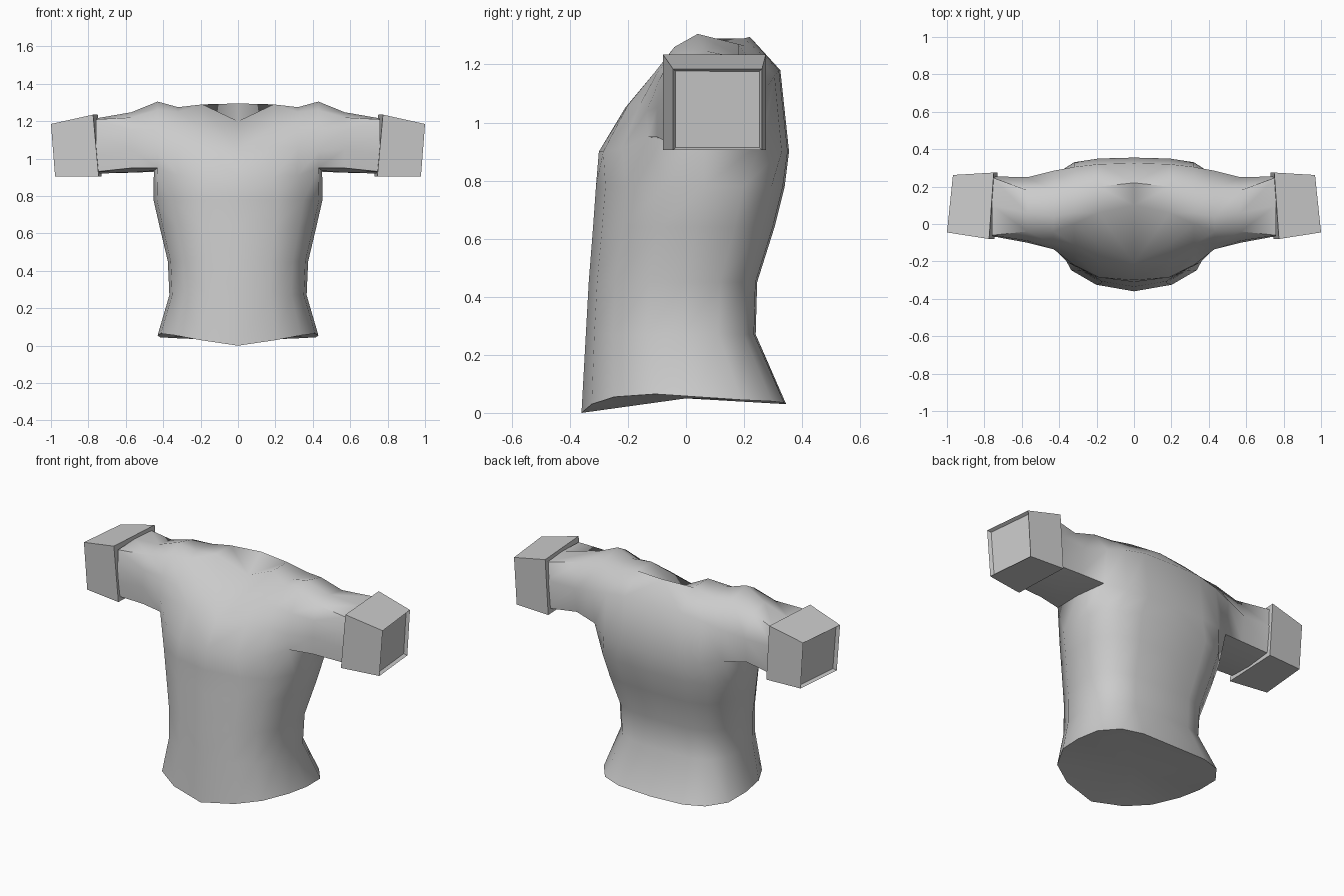
import bpy, bmesh, math
from mathutils import Vector

cube = bpy.data.objects.get("Cube")
if cube:
    bpy.data.objects.remove(cube, do_unlink=True)

grey = bpy.data.materials.new("cloth grey")
grey.use_nodes = True
grey.diffuse_color = (0.6, 0.6, 0.6, 1)
grey.node_tree.nodes["Principled BSDF"].inputs["Base Color"].default_value = (0.6, 0.6, 0.6, 1)


def finish(bm, name, angle):
    """Turn a half model into a mirrored, smooth shaded object."""
    bmesh.ops.recalc_face_normals(bm, faces=bm.faces)
    mesh = bpy.data.meshes.new(name)
    bm.to_mesh(mesh)
    bm.free()
    mesh.materials.append(grey)
    ob = bpy.data.objects.new(name, mesh)
    bpy.context.collection.objects.link(ob)
    mirror = ob.modifiers.new("Mirror", 'MIRROR')
    mirror.use_clip = True
    bpy.ops.object.select_all(action='DESELECT')
    ob.select_set(True)
    bpy.context.view_layer.objects.active = ob
    bpy.ops.object.shade_smooth_by_angle(angle=math.radians(angle))
    return ob


# Shirt: body rings and yoke sections share vertices through this lookup
bm = bmesh.new()
known = {}


def vert(p):
    key = tuple(round(c, 4) for c in p)
    if key not in known:
        known[key] = bm.verts.new(key)
    return known[key]


def face(points):
    vs = list(dict.fromkeys(vert(p) for p in points))
    if len(vs) > 2 and not bm.faces.get(vs):
        bm.faces.new(vs)


def loft(rows, closed=False):
    for a, b in zip(rows, rows[1:]):
        n = len(a)
        for i in range(n if closed else n - 1):
            j = (i + 1) % n
            face([a[i], a[j], b[j], b[i]])


def section(x, yz):
    return [(x, y, z) for y, z in yz]


# Yoke sections run over the shoulder from chest to back
tip = (-.21, 1.05)
centre = section(0, [(-.30, .90), tip, tip, tip, (.10, 1.20), (.22, 1.295), (.325, 1.18), (.355, .90)])
collar = section(.19, [(-.285, .90), (-.20, 1.06), (-.11, 1.17), (.06, 1.29), (.06, 1.29),
                       (.20, 1.29), (.32, 1.18), (.35, .90)])
shoulder = section(.32, [(-.22, .91), (-.16, 1.06), (-.11, 1.17), (0, 1.25), (.06, 1.275),
                         (.20, 1.265), (.305, 1.16), (.33, .90)])
armhole = section(.43, [(-.13, .95), (-.135, 1.04), (-.105, 1.16), (-.04, 1.26), (.04, 1.305),
                        (.18, 1.27), (.285, 1.13), (.26, .93)])
yoke = [centre, collar, shoulder, armhole]
loft(yoke)

# Sleeve continues the yoke with an underarm point closing each ring
underarm = (.45, .06, .935)
mid = section(.57, [(-.10, .95), (-.10, 1.05), (-.09, 1.15), (-.04, 1.22), (.06, 1.248),
                    (.18, 1.23), (.25, 1.10), (.23, .95), (.08, .925)])
end = section(.76, [(-.06, .93), (-.065, 1.02), (-.065, 1.12), (-.06, 1.21), (.10, 1.215),
                    (.25, 1.21), (.255, 1.10), (.25, .93), (.10, .92)])
loft([armhole + [underarm], mid, end], closed=True)

# Body rings: height, half width, front and back depth
outline = [(0, 0), (.47, .05), (.78, .16), (.96, .36), (1, .57), (.97, .78), (.78, .93), (.5, .99), (0, 1)]
hem_z = [0, .03, .055, .065, .055, .045, .04, .035, .03]


def ring(z, w, front, back):
    return [(w * u, front + (back - front) * v, z) for u, v in outline]


hem = [(x, y, z) for (x, y, _), z in zip(ring(0, .43, -.36, .345), hem_z)]
chest = [s[0] for s in yoke] + [underarm] + [s[-1] for s in reversed(yoke)]
loft([hem, ring(.27, .367, -.345, .24), ring(.45, .375, -.335, .245),
      ring(.64, .42, -.32, .305), ring(.78, .452, -.31, .34), chest])

# Underside
for a, b in zip(hem, hem[1:]):
    face([a, b, (0, 0, .05)])
finish(bm, "shirt_body", 62)

# Cuffs: slanted, tapering boxes with a shallow recess in the open end
bm = bmesh.new()
inner = [(.775, -.08, 1.235), (.75, .275, 1.235), (.73, .275, .905), (.745, -.08, .905)]
outer = [(1, -.045, 1.185), (.968, .262, 1.185), (.95, .262, .905), (.978, -.045, .905)]
a = [bm.verts.new(p) for p in inner]
b = [bm.verts.new(p) for p in outer]
for i in range(4):
    j = (i + 1) % 4
    bm.faces.new([a[i], a[j], b[j], b[i]])
bm.faces.new(a[::-1])
cap = bm.faces.new(b)
bmesh.ops.recalc_face_normals(bm, faces=bm.faces)
bmesh.ops.inset_region(bm, faces=[cap], thickness=.012, depth=0)
bmesh.ops.translate(bm, verts=list(cap.verts), vec=Vector((-.02, 0, 0)))
finish(bm, "sleeve_cuffs", 40)
